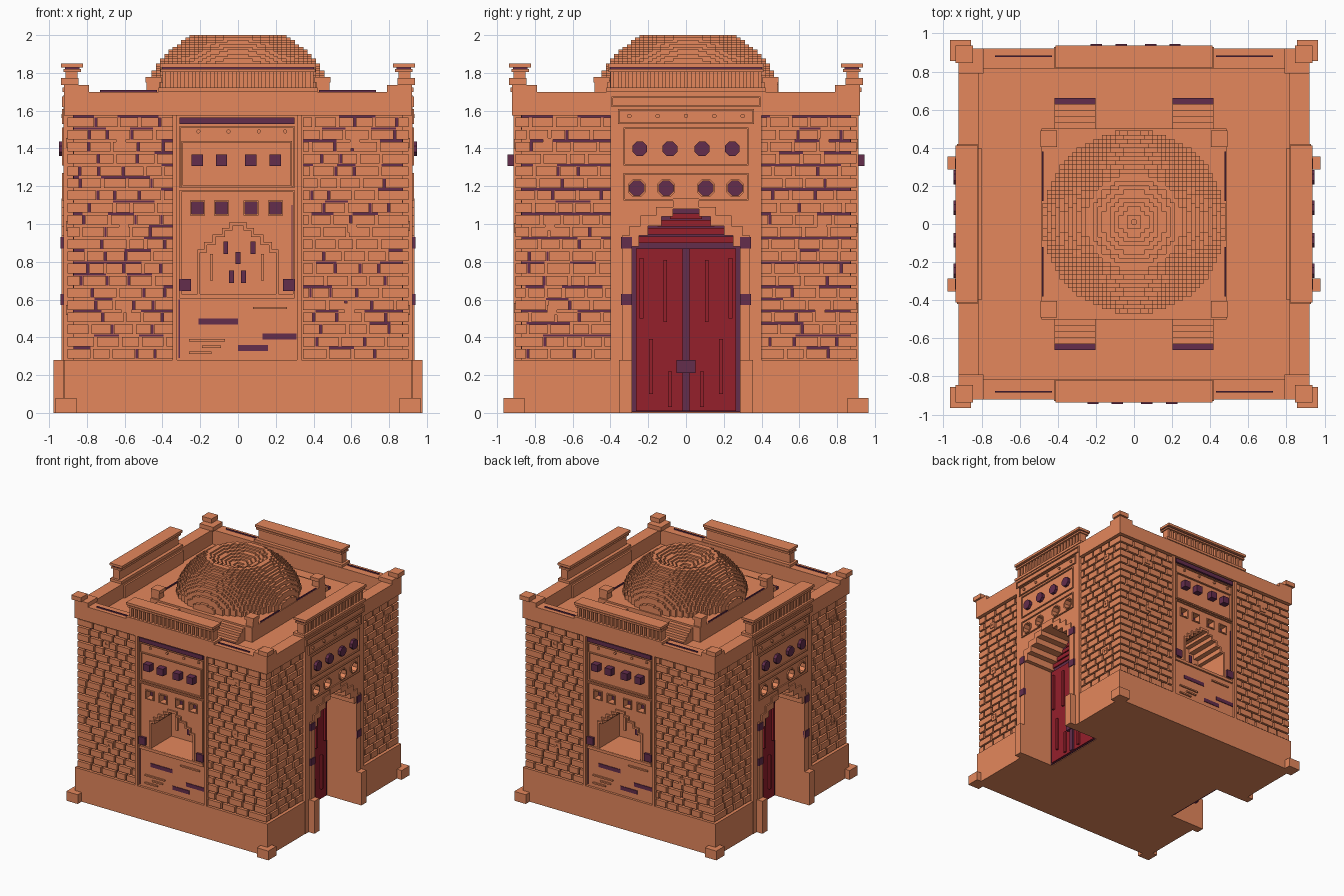
import bpy, bmesh, math, random
from mathutils import Matrix, Vector

if "Cube" in bpy.data.objects:
    bpy.data.objects.remove(bpy.data.objects["Cube"])

random.seed(4)

def material(name, rgb):
    m = bpy.data.materials.new(name)
    m.diffuse_color = (*rgb, 1)
    m.use_nodes = True
    m.node_tree.nodes["Principled BSDF"].inputs["Base Color"].default_value = m.diffuse_color
    return m

CLAY = material("terracotta", (0.78, 0.243, 0.107))
PLUM = material("plum", (0.125, 0.026, 0.072))
RED = material("door red", (0.30, 0.014, 0.024))
parts = {}

def part(name, mat):
    if name not in parts:
        parts[name] = (bmesh.new(), mat)
    return parts[name][0]

def place(k, u, d, z):
    # side k: 0 front, 1 right, 2 back, 3 left; u along the wall, d outward
    return Matrix.Rotation(k * math.pi / 2, 3, 'Z') @ Vector((u, -d, z))

def prism(name, mat, k, pts, d0, d1):
    bm = part(name, mat)
    a = [bm.verts.new(place(k, u, d0, z)) for u, z in pts]
    b = [bm.verts.new(place(k, u, d1, z)) for u, z in pts]
    bm.faces.new(a)
    bm.faces.new(b[::-1])
    for i in range(len(pts)):
        j = (i + 1) % len(pts)
        bm.faces.new((a[i], b[i], b[j], a[j]))

def box(name, mat, k, u0, u1, d0, d1, z0, z1):
    prism(name, mat, k, [(u0, z0), (u1, z0), (u1, z1), (u0, z1)], d0, d1)

def frame(name, mat, k, u0, u1, z0, z1, w, d0, d1):
    box(name, mat, k, u0, u0 + w, d0, d1, z0, z1)
    box(name, mat, k, u1 - w, u1, d0, d1, z0, z1)
    box(name, mat, k, u0 + w, u1 - w, d0, d1, z0, z0 + w)
    box(name, mat, k, u0 + w, u1 - w, d0, d1, z1 - w, z1)

def disc(name, mat, k, u, z, r, d0, d1):
    t = [(i + .5) * math.pi / 4 for i in range(8)]
    prism(name, mat, k, [(u + r * math.cos(a), z + r * math.sin(a)) for a in t], d0, d1)

def arch(z0, steps):
    right, low = [], z0
    for w, top in steps:
        right += [(w, low), (w, top)]
        low = top
    return right + [(-u, z) for u, z in reversed(right)]

# core, plinth and corner feet
box("wall_core", CLAY, 0, -.872, .872, -.872, .872, .02, 1.576)
box("plinth", CLAY, 0, -.92, .92, -.912, .912, 0, .28)
for k in range(4):
    box("corner_feet", CLAY, k, .855, .965, .855, .965, 0, .08)

# brick facing with plum slivers in the joints
ROWS, Z0, Z1 = 20, .283, 1.572
H = (Z1 - Z0) / ROWS
for k in range(4):
    inner = .40 if k % 2 else .345
    for side in (-1, 1):
        for r in range(ROWS):
            z, u = Z0 + r * H, inner
            first = True
            flat = (.8 if r % 2 else .15) if k % 2 else .25
            while u < .899:
                n = u + (random.uniform(.04, .08) if first and r % 2 else random.uniform(.09, .14))
                first = False
                if n > .85:
                    n = .903
                a, b = sorted((side * u, side * (n - (0 if n > .9 else .015))))
                box("bricks", CLAY, k, a, b, .86, .903, z + .005, z + H - .009)
                if n < .9 and random.random() < (.25 if k % 2 else .5):
                    a, b = sorted((side * (n - .014), side * (n - .001)))
                    box("joint_slivers", PLUM, k, a, b, .86, .874, z + .005, z + H - .009)
                if random.random() < flat:
                    a, b = sorted((side * u, side * min(n, .87)))
                    box("joint_slivers", PLUM, k, a, b, .86, .874, z + H - .008, z + H + .004)
                u = n
        for u, z in ((.73, 1.43), (.72, .99), (.71, .545)) if k % 2 else ((.62, 1.425), (.605, .98), (.59, .555)):
            frame("rosette_tiles", CLAY, k, side * u - .026, side * u + .026, z - .026, z + .026, .018, .86, .910)
            box("rosette_tiles", CLAY, k, side * u - .008, side * u + .008, .86, .905, z - .008, z + .008)

# parapet cornice, low corner posts and balustrades
for k in range(4):
    box("parapet", CLAY, k, -.92, .92, .815, .92, 1.575, 1.70)
    box("corner_posts", CLAY, k, .79, .92, .79, .92, 1.70, 1.735)
    box("corner_posts", CLAY, k, .845, .937, .845, .937, 1.735, 1.772)
    box("balustrades", CLAY, k, -.42, .42, .82, .928, 1.70, 1.722)
    box("balustrades", CLAY, k, -.40, .40, .85, .875, 1.72, 1.81)
    for i in range(21):
        u = -.39 + i * .039
        box("balustrades", CLAY, k, u - .010, u + .010, .87, .912, 1.72, 1.81)
    box("balustrades", CLAY, k, -.41, .41, .83, .925, 1.805, 1.82)
    box("balustrade_bands", PLUM, k, -.402, .402, .838, .916, 1.82, 1.829)
    box("balustrades", CLAY, k, -.412, .412, .82, .937, 1.829, 1.85)
    if k % 2 == 0:
        for s in (-1, 1):
            box("roof_strips", PLUM, k, s * .58 - .15, s * .58 + .15, .877, .885, 1.70, 1.71)

# dome base with corner pedestals and stairs
box("dome_base", CLAY, 0, -.485, .485, -.50, .50, 1.57, 1.70)
for k in range(4):
    box("dome_pedestals", CLAY, k, .415, .485, .415, .485, 1.70, 1.75)
    box("dome_pedestals", CLAY, k, .405, .49, .405, .49, 1.75, 1.778)
    for s in (-1, 1):
        if k % 2:
            box("roof_strips", PLUM, k, s * .25 - .13, s * .25 + .13, .474, .484, 1.70, 1.71)
        else:
            for i in range(4):
                box("roof_stairs", CLAY, k, s * .31 - .108, s * .31 + .108,
                    .49, .535 + i * .032, 1.57, 1.685 - i * .025)
            box("stair_foot", PLUM, k, s * .31 - .108, s * .31 + .108, .631, .662, 1.57, 1.60)

# stepped dome: square cells at quantised heights, sunken at the crown
PROFILE = [(0, 1.90), (.225, 1.995), (.25, 2.0), (.30, 1.965), (.36, 1.92), (.415, 1.86), (.455, 1.80), (.478, 1.73)]
N, C, STEP = 43, .0223, .0125

def dome_height(i, j):
    r = math.hypot((i - N // 2) * C, (j - N // 2) * C)
    for (r0, h0), (r1, h1) in zip(PROFILE, PROFILE[1:]):
        if r <= r1:
            h = h0 + (h1 - h0) * (r - r0) / (r1 - r0)
            return 2.0 - math.floor((2.0 - h) / STEP + .5) * STEP
    return 1.69

dome = part("dome", CLAY)
for i in range(N):
    for j in range(N):
        h = dome_height(i, j)
        if h < 1.7:
            continue
        x, y = (i - N // 2) * C, (j - N // 2) * C + .01
        c = [(x + a * C / 2, y + b * C / 2) for a, b in ((-1, -1), (1, -1), (1, 1), (-1, 1))]
        dome.faces.new([dome.verts.new((*p, h)) for p in c])
        for e, (a, b) in enumerate(((0, -1), (1, 0), (0, 1), (-1, 0))):
            low = dome_height(i + a, j + b)
            if low < h - 1e-5:
                p, q = c[e], c[(e + 1) % 4]
                dome.faces.new([dome.verts.new(v) for v in ((*p, low), (*q, low), (*q, h), (*p, h))])

# door sides
DOOR = [(.285, .88), (.25, .94), (.20, .99), (.13, 1.04), (.07, 1.08)]
for k in (1, 3):
    prism("door_cutter", CLAY, k, arch(-.05, DOOR), .64, 1.1)
    box("door_surround", CLAY, k, -.40, .40, .80, .923, .0, 1.682)
    prism("door_arch_rim", CLAY, k, arch(.28, [(.34, .94), (.30, .99), (.24, 1.045), (.16, 1.09), (.07, 1.135)]), .90, .934)
    for s in (-1, 1):
        box("door_pedestals", CLAY, k, s * .32 - .034, s * .32 + .034, .90, .978, 0, .28)
        for z in (.60, .90):
            box("door_clips", PLUM, k, s * .315 - .03, s * .315 + .03, .92, .94, z - .03, z + .03)
    for z0, z1, w in ((1.62, 1.675, .395), (1.53, 1.61, .36), (1.31, 1.51, .33), (1.125, 1.27, .33)):
        frame("door_panel_frames", CLAY, k, -w, w, z0, z1, .008, .92, .933)
    for u in (-.30, -.15, 0, .15, .30):
        disc("door_studs", CLAY, k, u, 1.572, .012, .92, .935)
    for s in (-1, 1):
        for u in (.085, .245):
            disc("door_bosses", PLUM, k, s * u, 1.398, .042, .92, .948)
        for u in (.105, .26):
            disc("door_cutter", CLAY, k, s * u, 1.19, .042, .865, 1.1)
            disc("door_roundels", CLAY, k, s * u, 1.19, .052, .91, .932)
            disc("door_roundel_backs", PLUM, k, s * u, 1.19, .046, .855, .870)
    # door leaf
    prism("door_frame", PLUM, k, arch(.005, DOOR), .63, .65)
    prism("door_leaves", RED, k, arch(.01, [(.266, .87)]), .64, .66)
    for w, z0, z1 in ((.255, .90, .935), (.21, .945, .98), (.15, .988, 1.02), (.085, 1.026, 1.055)):
        box("door_leaves", RED, k, -w, w, .64, .66, z0, z1)
    box("door_bars", PLUM, k, -.018, .018, .65, .675, .01, .87)
    box("door_latch", PLUM, k, -.05, .05, .65, .685, .21, .28)
    for s in (-1, 1):
        for u, z0, z1 in ((.235, .50, .82), (.185, .10, .39), (.085, .03, .22), (.11, .48, .81)):
            box("door_ribs", RED, k, s * u - .01, s * u + .01, .65, .678, z0, z1)

# window sides
NICHE = [(.20, .85), (.165, .89), (.12, .93), (.07, .965), (.03, .99)]
for k in (0, 2):
    prism("window_cutter", CLAY, k, arch(.63, NICHE), .62, 1.1)
    box("window_panel", CLAY, k, -.345, .335, .85, .892, .28, 1.575)
    for u in (-.335, .325):
        box("window_pilasters", CLAY, k, u - .012, u + .012, .87, .912, .28, 1.575)
    prism("window_arch_rim", CLAY, k, arch(.62, [(.215, .865), (.18, .905), (.135, .945), (.085, .98), (.045, 1.01)]), .88, .904)
    box("window_sill", CLAY, k, -.31, .30, .88, .908, .605, .628)
    box("window_lintel", PLUM, k, -.31, .30, .88, .910, 1.53, 1.565)
    frame("window_frames", CLAY, k, -.31, .30, .62, 1.18, .010, .88, .906)
    frame("window_frames", CLAY, k, -.30, .285, 1.195, 1.44, .008, .88, .906)
    frame("window_frames", CLAY, k, -.31, .30, 1.19, 1.52, .008, .88, .903)
    box("panel_grooves", PLUM, k, .282, .289, .88, .896, .70, 1.10)
    box("panel_grooves", PLUM, k, -.315, -.308, .88, .896, .29, .60)
    for u in (-.215, -.087, .068, .198):
        box("window_blocks", PLUM, k, u - .03, u + .03, .88, .945, 1.308, 1.368)
        box("window_cutter", CLAY, k, u - .032, u + .032, .835, 1.1, 1.053, 1.117)
        box("window_insets", PLUM, k, u - .034, u + .034, .825, .842, 1.051, 1.119)
        frame("window_inset_rims", CLAY, k, u - .04, u + .04, 1.045, 1.125, .008, .88, .902)
    for u in (-.21, -.05, .11, .25):
        disc("window_studs", CLAY, k, u, 1.49, .011, .88, .903)
    for u in (-.28, .27):
        box("sill_blocks", PLUM, k, u - .032, u + .032, .88, .912, .645, .71)
    for u, z in ((-.065, .875), (0, .82), (.08, .875), (-.035, .72), (.03, .72)):
        box("niche_slits", PLUM, k, u - .013, u + .013, .61, .629, z - .033, z + .033)
    for u in (-.14, .13):
        box("niche_ribs", CLAY, k, u - .008, u + .008, .61, .64, .70, .84)
    for u0, u1, z in ((-.21, 0, .483), (.13, .31, .405), (0, .16, .343)):
        box("panel_bars", PLUM, k, u0, u1, .88, .897, z - .016, z + .016)
    for u0, u1, z in ((.08, .26, .555), (-.26, -.07, .385), (-.26, -.14, .318), (-.19, -.09, .35)):
        box("panel_ledges", CLAY, k, u0, u1, .88, .904, z - .006, z + .006)

# turn every collected part into an object
objs = {}
for name, (bm, mat) in parts.items():
    if name == "dome":
        bmesh.ops.remove_doubles(bm, verts=bm.verts, dist=1e-5)
    else:
        bmesh.ops.recalc_face_normals(bm, faces=bm.faces)
    me = bpy.data.meshes.new(name)
    bm.to_mesh(me)
    bm.free()
    me.materials.append(mat)
    objs[name] = bpy.data.objects.new(name, me)
    bpy.context.collection.objects.link(objs[name])

# cut the door tunnels, roundels and window niches
cuts = {"wall_core": ("door_cutter", "window_cutter"), "plinth": ("door_cutter",),
        "door_surround": ("door_cutter",), "door_arch_rim": ("door_cutter",), "door_roundels": ("door_cutter",),
        "window_panel": ("window_cutter",), "window_arch_rim": ("window_cutter",)}
for name, cutters in cuts.items():
    for c in cutters:
        mod = objs[name].modifiers.new(c, 'BOOLEAN')
        mod.operation, mod.solver, mod.object = 'DIFFERENCE', 'EXACT', objs[c]
        bpy.context.view_layer.objects.active = objs[name]
        bpy.ops.object.modifier_apply(modifier=mod.name)
for c in ("door_cutter", "window_cutter"):
    bpy.data.objects.remove(objs[c])
